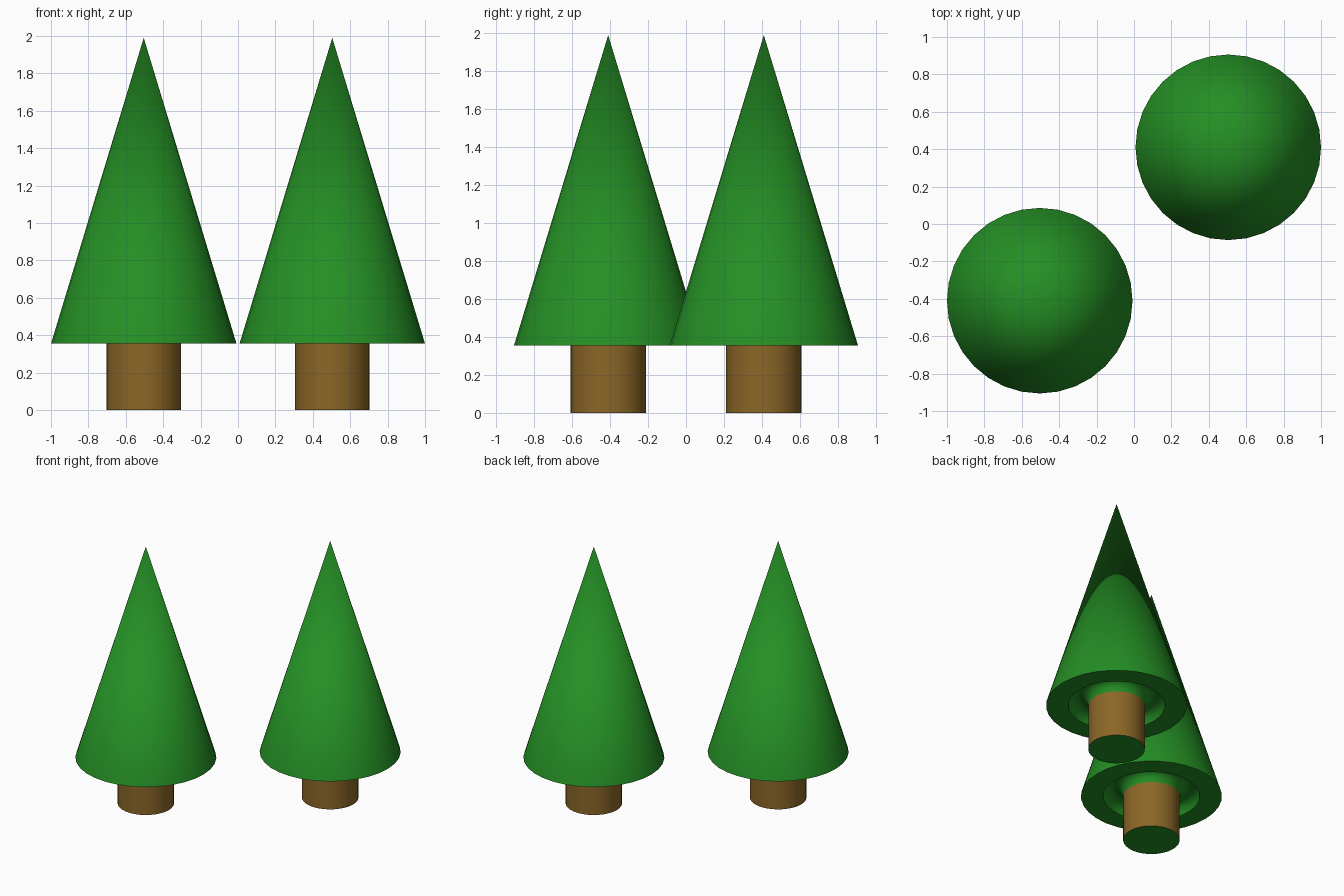
import bpy, bmesh, math

if "Cube" in bpy.data.objects:
    bpy.data.objects.remove(bpy.data.objects["Cube"])

SIDES = 32
BASE_Z, TOP_Z = 0.355, 1.99
CONE_R, TRUNK_R = 0.496, 0.199
GROOVE_MID, GROOVE_R = 0.27, 0.071


def material(name, rgb):
    m = bpy.data.materials.new(name)
    m.diffuse_color = (*rgb, 1.0)
    m.use_nodes = True
    m.node_tree.nodes["Principled BSDF"].inputs["Base Color"].default_value = m.diffuse_color
    return m


green = material("leaf green", (0.018, 0.275, 0.018))
brown = material("bark brown", (0.26, 0.135, 0.02))


def lathe(name, profile, location, mats):
    """Revolve an (r, z) profile about z; r = 0 makes a pole."""
    bm = bmesh.new()
    rings = []
    for r, z in profile:
        if r == 0:
            rings.append([bm.verts.new((0, 0, z))] * SIDES)
        else:
            rings.append([bm.verts.new((r * math.cos(2 * math.pi * i / SIDES),
                                        r * math.sin(2 * math.pi * i / SIDES), z))
                          for i in range(SIDES)])
    for a, b in zip(rings, rings[1:]):
        for i in range(SIDES):
            j = (i + 1) % SIDES
            loop = list(dict.fromkeys((a[i], a[j], b[j], b[i])))
            bm.faces.new(loop)
    bm.normal_update()
    # downward caps take the last material
    for f in bm.faces:
        f.material_index = len(mats) - 1 if f.normal.z < -0.9 else 0
    me = bpy.data.meshes.new(name)
    bm.to_mesh(me)
    bm.free()
    for m in mats:
        me.materials.append(m)
    ob = bpy.data.objects.new(name, me)
    ob.location = location
    bpy.context.collection.objects.link(ob)
    bpy.ops.object.select_all(action='DESELECT')
    ob.select_set(True)
    bpy.context.view_layer.objects.active = ob
    bpy.ops.object.shade_smooth_by_angle(angle=math.radians(40))
    return ob


# Rounded groove under the foliage, from the trunk out to the flat rim
groove = [(GROOVE_MID - GROOVE_R * math.cos(math.pi * k / 6),
           BASE_Z + GROOVE_R * math.sin(math.pi * k / 6)) for k in range(7)]
foliage = groove + [(CONE_R, BASE_Z), (0, TOP_Z)]
# Trunk with its green underside
trunk = [(0, 0), (TRUNK_R, 0), (TRUNK_R, BASE_Z)]

for side, label in ((-1, "front"), (1, "back")):
    spot = (side * 0.504, side * 0.41, 0)
    lathe(label + "_tree_foliage", foliage, spot, [green])
    lathe(label + "_tree_trunk", trunk, spot, [brown, green])
